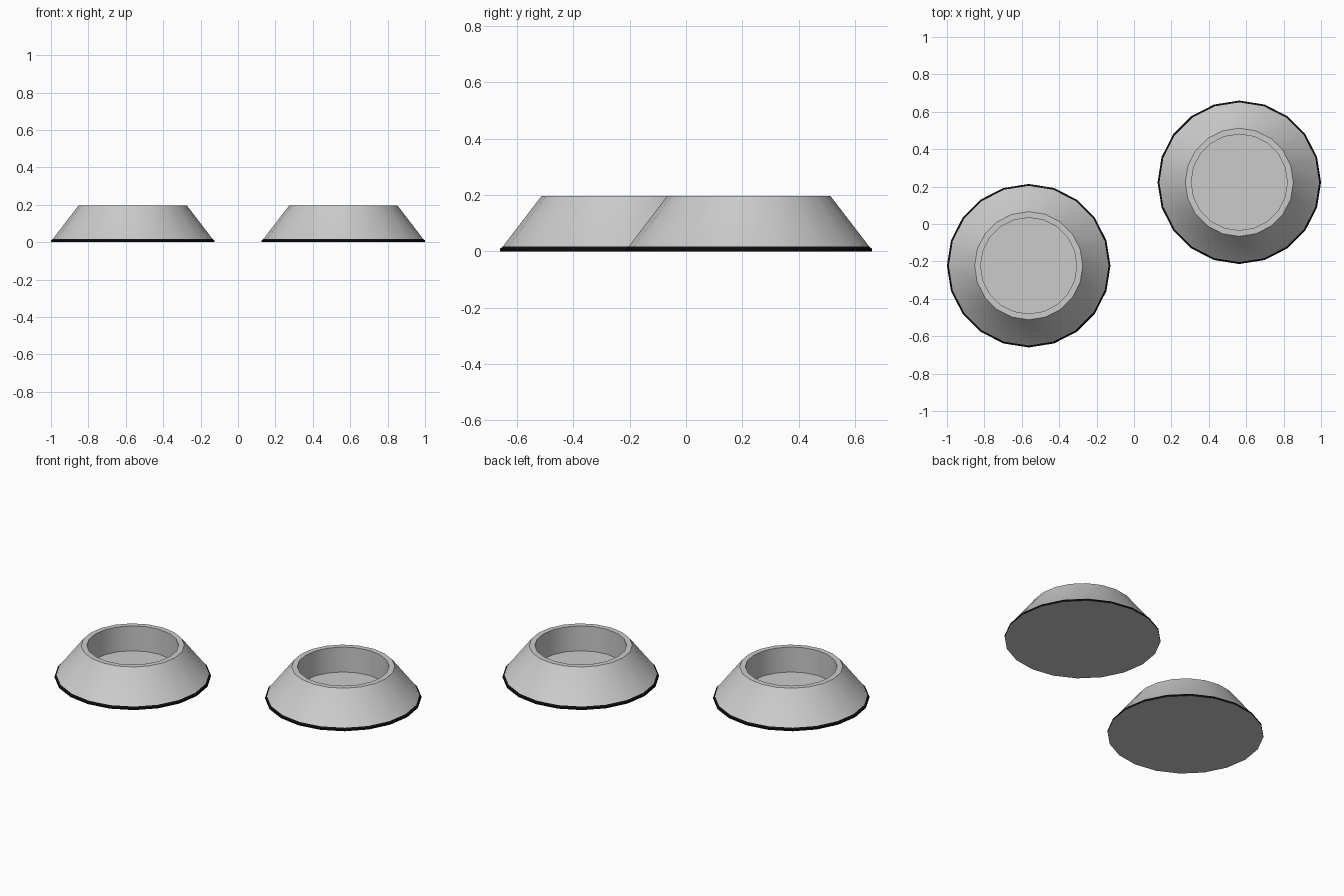
import bpy, bmesh, math

if "Cube" in bpy.data.objects:
    bpy.data.objects.remove(bpy.data.objects["Cube"])

SIDES = 20
# (radius, z) from underside, up the flared outside, over the rim, down to the bowl floor
PROFILE = [(0.437, 0.0), (0.437, 0.009), (0.427, 0.017), (0.289, 0.197), (0.257, 0.197), (0.257, 0.043)]

grey = bpy.data.materials.new("bowl_grey")
grey.diffuse_color = (0.8, 0.8, 0.8, 1)
grey.use_nodes = True
grey.node_tree.nodes["Principled BSDF"].inputs["Base Color"].default_value = grey.diffuse_color
rubber = bpy.data.materials.new("black_rubber")
rubber.diffuse_color = (0.005, 0.005, 0.005, 1)
rubber.use_nodes = True
rubber.node_tree.nodes["Principled BSDF"].inputs["Base Color"].default_value = rubber.diffuse_color


def make_bowl(name, x, y):
    bm = bmesh.new()
    rings = []
    for r, z in PROFILE:
        rings.append([bm.verts.new((r * math.cos(2 * math.pi * i / SIDES),
                                    r * math.sin(2 * math.pi * i / SIDES), z))
                      for i in range(SIDES)])
    # walls; the lowest two bands are the rubber trim
    for k in range(len(rings) - 1):
        a, b = rings[k], rings[k + 1]
        for i in range(SIDES):
            j = (i + 1) % SIDES
            f = bm.faces.new((a[i], a[j], b[j], b[i]))
            f.material_index = 1 if k < 2 else 0
    # underside and bowl floor
    bm.faces.new(rings[0][::-1])
    bm.faces.new(rings[-1])
    mesh = bpy.data.meshes.new(name)
    bm.to_mesh(mesh)
    bm.free()
    mesh.materials.append(grey)
    mesh.materials.append(rubber)
    obj = bpy.data.objects.new(name, mesh)
    obj.location = (x, y, 0)
    bpy.context.collection.objects.link(obj)
    bpy.ops.object.select_all(action='DESELECT')
    obj.select_set(True)
    bpy.context.view_layer.objects.active = obj
    bpy.ops.object.shade_smooth_by_angle(angle=math.radians(30))


# Pair of pet bowls
make_bowl("left_bowl", -0.563, -0.223)
make_bowl("right_bowl", 0.563, 0.223)
